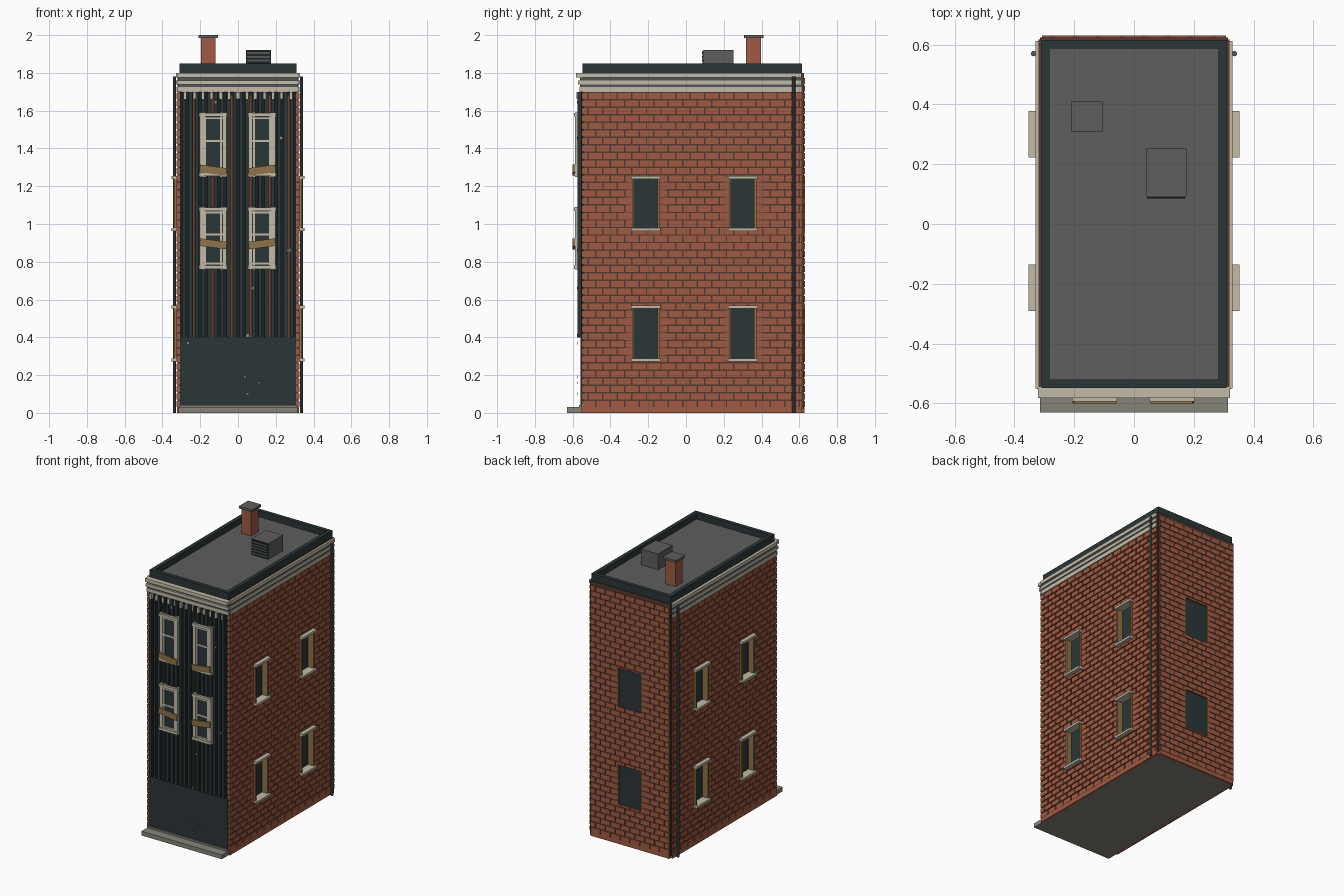
import bpy, bmesh, math
from mathutils import Matrix, Vector

if "Cube" in bpy.data.objects:
    bpy.data.objects.remove(bpy.data.objects["Cube"], do_unlink=True)


def material(name, *rgb):
    linear = [((c / 255 + 0.055) / 1.055) ** 2.4 for c in rgb]
    mat = bpy.data.materials.new(name)
    mat.use_nodes = True
    mat.diffuse_color = (*linear, 1)
    mat.node_tree.nodes["Principled BSDF"].inputs["Base Color"].default_value = (*linear, 1)
    return mat


BRICK = material("red brick", 160, 91, 66)
MORTAR = material("dark mortar", 82, 58, 48)
DARK = material("dark green paint", 43, 54, 55)
SHADOW = material("deep green gap", 27, 34, 35)
STONE = material("pale stone", 194, 187, 168)
WOOD = material("old wood", 142, 115, 72)
ROOF = material("roof grey", 94, 94, 94)
STEP = material("step stone", 134, 132, 119)
METAL = material("pipe metal", 82, 87, 89)
RUST = material("rust brown", 112, 64, 46)


def add_box(bm, low, high, turn=0):
    """Box between two corners, optionally turned about its own y axis."""
    low, high = Vector(low), Vector(high)
    matrix = (Matrix.Translation((low + high) / 2) @ Matrix.Rotation(turn, 4, "Y")
              @ Matrix.Diagonal((*(high - low), 1)))
    bmesh.ops.create_cube(bm, size=1, matrix=matrix)


def boxes(name, mat, *parts):
    """One object from boxes given as x, y and z ranges plus an optional turn."""
    bm = bmesh.new()
    for xs, ys, zs, *turn in parts:
        add_box(bm, (xs[0], ys[0], zs[0]), (xs[1], ys[1], zs[1]), *turn)
    mesh = bpy.data.meshes.new(name)
    bm.to_mesh(mesh)
    bm.free()
    mesh.materials.append(mat)
    obj = bpy.data.objects.new(name, mesh)
    bpy.context.collection.objects.link(obj)
    return obj


def around(centre, half):
    return (centre - half, centre + half)


def cut(rect, hole):
    """Pieces of a wall rectangle left after removing a hole."""
    (a, b, c, d), (e, f, g, h) = rect, hole
    if b <= e or a >= f or d <= g or c >= h:
        return [rect]
    low, high = max(c, g), min(d, h)
    pieces = [(a, e, low, high), (f, b, low, high), (a, b, c, g), (a, b, h, d)]
    return [p for p in pieces if p[1] - p[0] > 0.003 and p[3] - p[2] > 0.003]


def cut_all(rect, holes):
    pieces = [rect]
    for hole in holes:
        pieces = [q for p in pieces for q in cut(p, hole)]
    return pieces


ROW, LENGTH, JOINT, BASE = 0.0398, 0.077, 0.0075, 0.03
FLOORS = [(0.28, 0.56), (0.97, 1.245)]


def brick_rects(start, end, rows, holes):
    """Running bond with openings, and toothed blocks beside each opening."""
    rects = []
    for r in range(rows):
        z0 = BASE + r * ROW
        u = start - (r % 2) * LENGTH / 2
        while u < end:
            a, b = max(u, start), min(u + LENGTH - JOINT, end)
            u += LENGTH
            if b - a > 0.004:
                rects += cut_all((a, b, z0, z0 + ROW - JOINT), holes)
        for a, b, c, d in holes:
            if c < z0 + ROW / 2 < d:
                wide = 0.04 if r % 2 else 0.025
                low, high = max(z0 - 0.002, c), min(z0 + ROW - 0.005, d)
                rects += [(a - wide, a, low, high), (b, b + wide, low, high)]
    return rects


# Solid core on its foundation
boxes("wall_core", MORTAR, ((-0.29, 0.29), (-0.546, 0.6), (0.02, 1.8)))
boxes("foundation", STEP, ((-0.312, 0.312), (-0.546, 0.612), (0, 0.025)))

# Brick side walls with recessed windows
half = 0.072
openings = [(c, z) for c in (-0.213, 0.3) for z in FLOORS]
holes = [(c - half, c + half, *z) for c, z in openings]
side_rects = brick_rects(-0.552, 0.612, 42, holes)
for label, s in (("left", 1), ("right", -1)):
    def span(a, b):
        return tuple(sorted((s * a, s * b)))

    boxes(label + "_mortar", MORTAR,
          *[(span(0.288, 0.319), (a, b), (c, d))
            for a, b, c, d in cut_all((-0.546, 0.618, 0.02, 1.8), holes)])
    boxes(label + "_brick_wall", BRICK,
          *[(span(0.306, 0.325), (a, b), (c, d)) for a, b, c, d in side_rects],
          (span(0.306, 0.324), (-0.552, 0.612), (0, BASE)))
    boxes(label + "_window_panes", DARK,
          *[(span(0.28, 0.296), around(c, half), z) for c, z in openings])
    boxes(label + "_window_jambs", WOOD,
          *[(span(0.288, 0.338), around(c + k * 0.067, 0.006), z)
            for c, z in openings for k in (-1, 1)])
    boxes(label + "_lintels_and_sills", STONE,
          *[(span(0.288, 0.353), around(c, 0.078), around(z[k], 0.008))
            for c, z in openings for k in (0, 1)])
    # Drainpipe with brackets
    bpy.ops.mesh.primitive_cylinder_add(vertices=10, radius=0.009, depth=1.78,
                                        location=(s * 0.336, 0.57, 0.89))
    pipe = bpy.context.object
    pipe.name = label + "_drainpipe"
    pipe.data.materials.append(METAL)
    bpy.ops.object.shade_smooth_by_angle()
    # Side cornice
    boxes(label + "_cornice", STONE,
          *[(span(0.3, out), (-0.55, 0.612), z) for out, z in
            ((0.326, (1.7, 1.725)), (0.327, (1.738, 1.76)), (0.329, (1.775, 1.8)))])
    boxes(label + "_cornice_recess", METAL, (span(0.3, 0.321), (-0.55, 0.61), (1.7, 1.798)))

# Back wall and its windows
back_holes = [(-0.097, 0.097, *z) for z in FLOORS]
boxes("back_mortar", MORTAR,
      *[((a, b), (0.598, 0.624), (c, d))
        for a, b, c, d in cut_all((-0.315, 0.315, 0.02, 1.8), back_holes)])
boxes("back_brick_wall", BRICK,
      *[((a, b), (0.61, 0.63), (c, d))
        for a, b, c, d in brick_rects(-0.308, 0.308, 44, back_holes)],
      ((-0.308, 0.308), (0.61, 0.628), (0, BASE)))
boxes("back_window_panes", DARK, *[(around(0, 0.097), (0.59, 0.621), z) for z in FLOORS])
boxes("back_window_jambs", WOOD,
      *[(around(k * 0.094, 0.004), (0.6, 0.631), z) for z in FLOORS for k in (-1, 1)])

# Front cladding
boxes("front_lower_panel", DARK, ((-0.308, 0.308), (-0.558, -0.54), (0.04, 0.4)))
boxes("front_siding_back", SHADOW, ((-0.306, 0.306), (-0.557, -0.54), (0.4, 1.7)))
PITCH = 0.0335
ribs = [(i - 8.5) * PITCH for i in range(18)]
boxes("front_siding_ribs", DARK,
      *[(around(x, 0.0095), (-0.575, -0.55), (0.4, 1.7)) for x in ribs])
boxes("front_rust_streaks", RUST,
      *[(around(x + PITCH / 2, 0.005), (-0.562, -0.55), (0.4, 1.68)) for x in ribs[1:17:3]])
boxes("front_dentils", STONE,
      *[(around(i * 0.0465, 0.007), (-0.579, -0.55), (1.663, 1.7)) for i in range(-6, 7)])
chips = [(-0.265, 0.37), (0.035, 0.19), (0.11, 0.16), (0.05, 0.1), (0.05, 0.41),
         (0.27, 0.86), (0.075, 0.66), (0.23, 1.455), (-0.12, 1.645)]
boxes("front_paint_chips", STEP,
      *[(around(x, 0.007), (-0.578, -0.574), around(z, 0.007)) for x, z in chips])

# Front windows: panes, casings, rails and nailed boards
fronts = [(x, z) for x in (-0.132, 0.127) for z in ((0.76, 1.09), (1.25, 1.59))]
boxes("front_window_panes", DARK, *[(around(x, 0.06), (-0.577, -0.55), z) for x, z in fronts])
boxes("front_window_casings", STONE,
      *[(around(x + k * 0.06, 0.011), (-0.587, -0.55), z) for x, z in fronts for k in (-1, 1)],
      *[(around(x + k * 0.042, 0.005), (-0.582, -0.55), z) for x, z in fronts for k in (-1, 1)])
boxes("front_window_rails", STONE,
      *[(around(x, 0.075), (-0.594, -0.55), around(z[k] + (0.012, -0.012)[k], 0.009))
        for x, z in fronts for k in (0, 1)],
      *[(around(x, 0.058), (-0.583, -0.55), around(z[k] + (0.03, -0.03)[k], 0.005))
        for x, z in fronts for k in (0, 1)],
      *[(around(x, 0.058), (-0.583, -0.55), around(sum(z) / 2 + 0.02, 0.006)) for x, z in fronts])
boxes("front_window_boards", WOOD,
      *[(around(x, 0.072), (-0.6, -0.588), around(z[0] + (0.035 if z[0] > 1 else 0.135), 0.02),
         math.copysign(0.13, -x)) for x, z in fronts])

# Front cornice and step
boxes("front_cornice", STONE,
      *[(around(0, 0.32 + 0.001 * i), (y, -0.53), z) for i, (y, z) in enumerate(
          ((-0.565, (1.7, 1.725)), (-0.573, (1.738, 1.76)), (-0.582, (1.775, 1.8))))])
boxes("front_cornice_recess", METAL, ((-0.317, 0.317), (-0.56, -0.53), (1.7, 1.798)))
boxes("front_step", STEP,
      ((-0.315, 0.315), (-0.63, -0.54), (0, 0.03)),
      ((-0.312, 0.312), (-0.566, -0.54), (0.03, 0.042)))

# Roof, parapet, chimney and vent box
boxes("roof", ROOF, ((-0.3, 0.3), (-0.53, 0.6), (1.79, 1.808)))
boxes("parapet", DARK,
      *[(around(k * 0.296, 0.014), (-0.548, 0.615), (1.798, 1.85)) for k in (-1, 1)],
      *[((-0.29, 0.29), around(y, 0.014), (1.798, 1.85)) for y in (-0.534, 0.601)])
boxes("chimney", BRICK, ((-0.197, -0.119), (0.318, 0.398), (1.8, 1.986)))
boxes("chimney_cap", ROOF, ((-0.209, -0.106), (0.307, 0.411), (1.984, 2)))
boxes("vent_box", ROOF, ((0.042, 0.175), (0.092, 0.252), (1.8, 1.92)))
boxes("vent_grille", SHADOW, ((0.044, 0.173), (0.087, 0.095), (1.81, 1.918)))
boxes("vent_slats", METAL,
      *[((0.046, 0.171), (0.084, 0.09), around(1.825 + i * 0.02, 0.005)) for i in range(5)])
